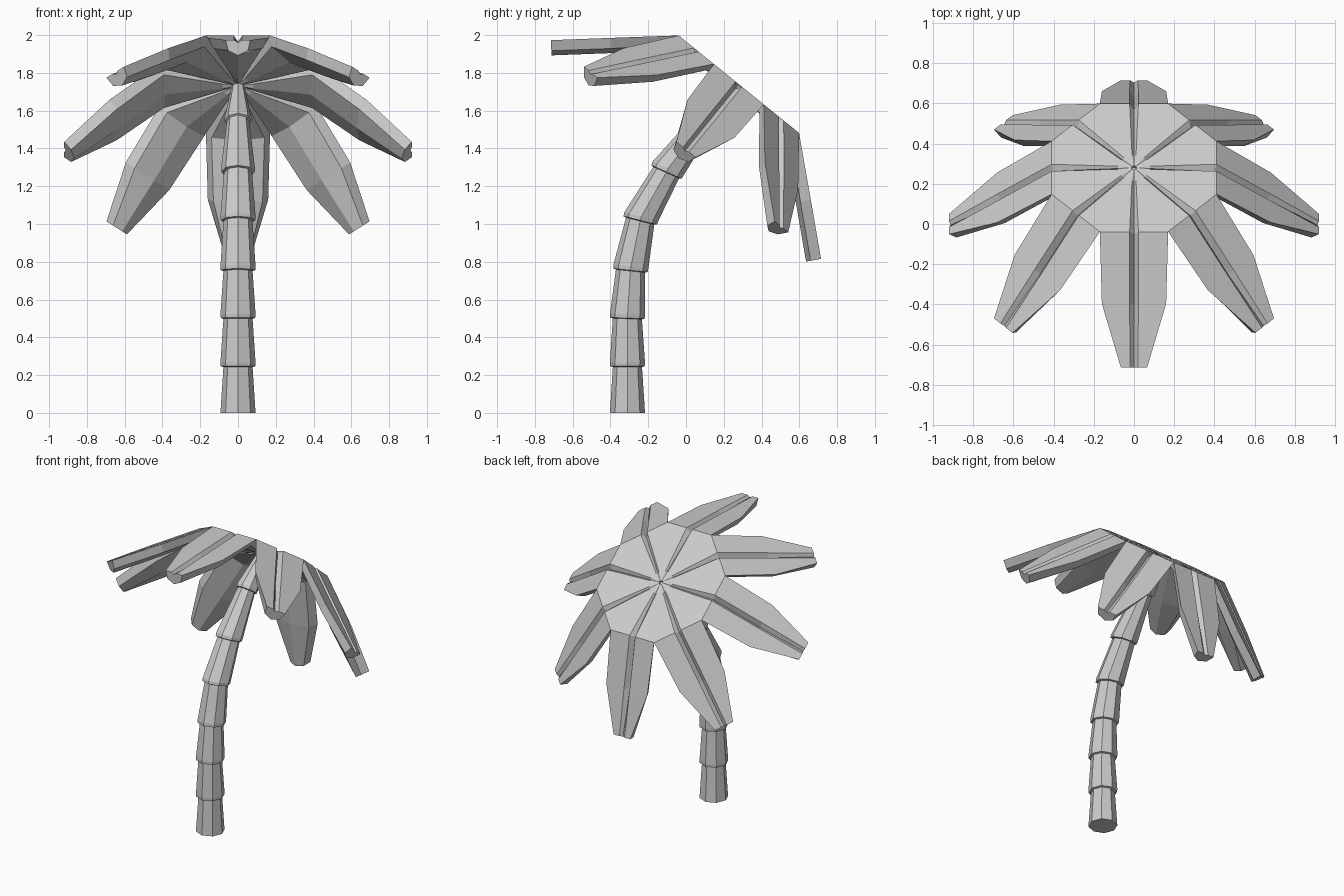
import bpy, bmesh
from math import sin, cos, tan, pi, radians
from mathutils import Vector, Matrix

if "Cube" in bpy.data.objects:
    bpy.data.objects.remove(bpy.data.objects["Cube"])


def loft(name, rings, matrix=None):
    """Skin a list of equally sized point rings and cap both ends."""
    bm = bmesh.new()
    vs = [[bm.verts.new(p) for p in ring] for ring in rings]
    n = len(rings[0])
    for a, b in zip(vs, vs[1:]):
        for i in range(n):
            j = (i + 1) % n
            bm.faces.new((a[i], a[j], b[j], b[i]))
    bm.faces.new(vs[0][::-1])
    bm.faces.new(vs[-1])
    bmesh.ops.recalc_face_normals(bm, faces=bm.faces)
    mesh = bpy.data.meshes.new(name)
    bm.to_mesh(mesh)
    bm.free()
    obj = bpy.data.objects.new(name, mesh)
    bpy.context.collection.objects.link(obj)
    if matrix:
        obj.matrix_world = matrix
    return obj


# Trunk: curved stack of tapered eight-sided segments (y, z, tilt, radius)
path = [(-.31, 0, 0, .093), (-.31, .255, 0, .093), (-.31, .51, 2, .093),
        (-.293, .763, 6, .093), (-.24, 1.027, 14, .093),
        (-.10, 1.283, 24, .09), (.10, 1.55, 38, .072), (.275, 1.725, 39, .035)]


def trunk_ring(y, z, tilt, r):
    t = radians(tilt)
    return [Vector((r * cos(k * pi / 4), y + r * sin(k * pi / 4) * cos(t),
                    z - r * sin(k * pi / 4) * sin(t))) for k in range(8)]


rings = [trunk_ring(*path[0])]
for i, (y, z, tilt, r) in enumerate(path[1:], 1):
    t = radians(tilt)
    if i == len(path) - 1:
        rings.append(trunk_ring(y, z, tilt, r))
        break
    # narrow top of the lower segment, then the flared foot of the next one
    for along, radius in ((-.012, r * .83), (-.008, r * .98), (.012, r)):
        rings.append(trunk_ring(y + along * sin(t), z + along * cos(t), tilt, radius))
loft("trunk", rings)

# Leaf stations: radius, height, half width, thickness, lean, groove depth
T = tan(pi / 8)
stations = [(.012, 0, .012 * T, .015, 0, .001),
            (.08, 0, .08 * T, .025, 0, .006),
            (.41, 0, .41 * T, .065, 20, .035),
            (.68, -.235, .16, .07, 41, .035),
            (.92, -.445, .065, .07, 41, .012)]


def leaf_ring(r, h, w, t, lean, groove):
    a = radians(lean)
    g = min(.022, w * .3)
    lower = max(w - .03, w * .8)
    section = [(-w, 0), (-g, 0), (0, -groove), (g, 0), (w, 0),
               (lower, -t * .8), (0, -t * 1.15), (-lower, -t * .8)]
    return [Vector((r + d * sin(a), s, h + d * cos(a))) for s, d in section]


# Crown: eight drooping leaves around a tilted axis
crown = Matrix.Translation((0, .28, 1.74)) @ Matrix.Rotation(radians(-39), 4, 'X')
for k in range(8):
    loft(f"leaf_{k + 1}", [leaf_ring(*s) for s in stations],
         crown @ Matrix.Rotation(k * pi / 4, 4, 'Z'))
